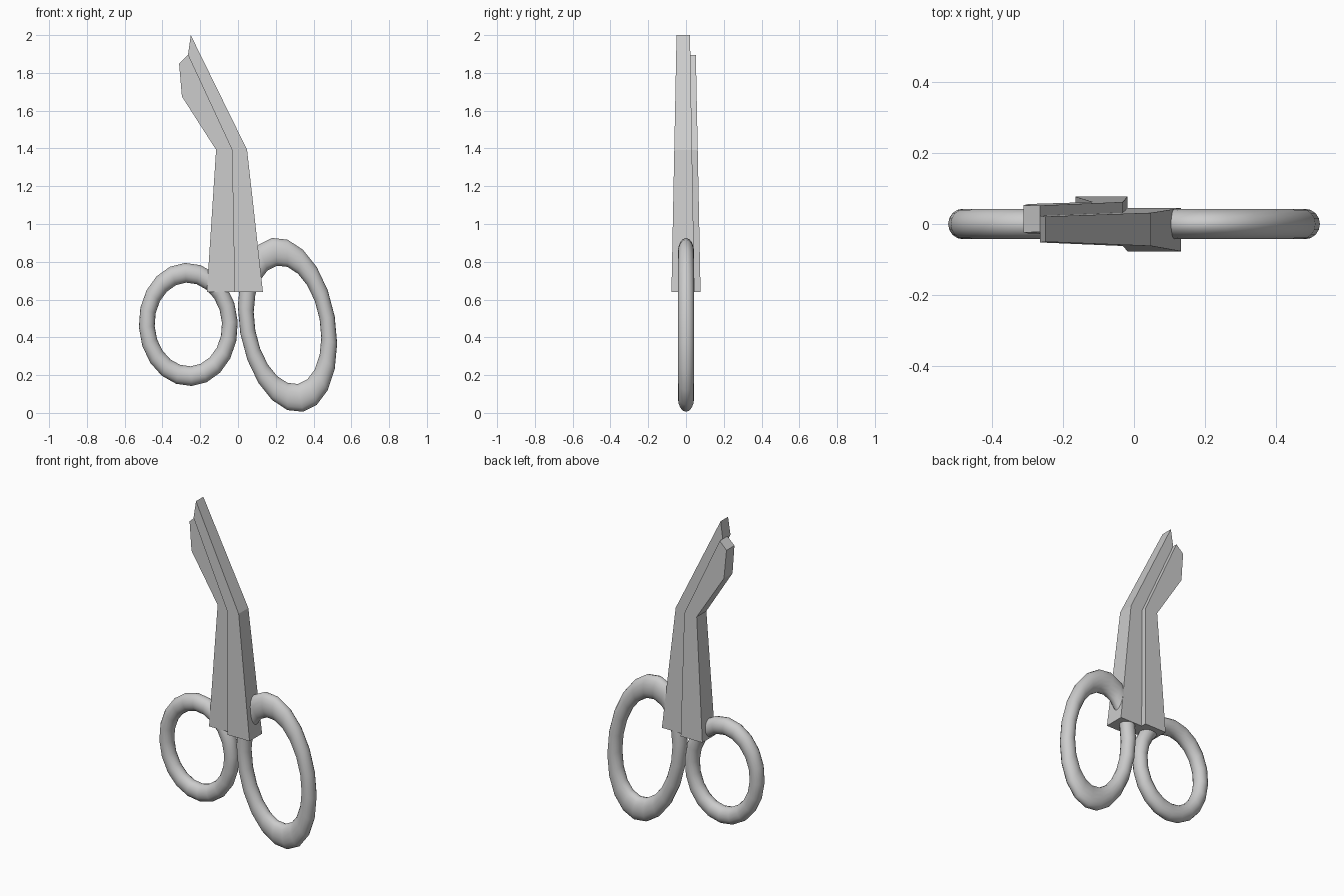
import bpy, bmesh
from math import radians

if "Cube" in bpy.data.objects:
    bpy.data.objects.remove(bpy.data.objects["Cube"])


def blade(name, outline, side):
    """Extrude an x-z outline whose thickness tapers towards the tip.
    side = -1: offset to the front, +1: offset to the back."""
    def faces_y(z):
        t = (z - 0.64) / (2.0 - 0.64)
        outer = 0.077 + (0.050 - 0.077) * t
        inner = -0.045 + (0.045 - 0.021) * t
        return side * outer, side * inner

    bm = bmesh.new()
    a = [bm.verts.new((x, faces_y(z)[0], z)) for x, z in outline]
    b = [bm.verts.new((x, faces_y(z)[1], z)) for x, z in outline]
    bm.faces.new(a)
    bm.faces.new(b[::-1])
    n = len(outline)
    for i in range(n):
        j = (i + 1) % n
        bm.faces.new((a[i], b[i], b[j], a[j]))
    bmesh.ops.recalc_face_normals(bm, faces=bm.faces[:])
    mesh = bpy.data.meshes.new(name)
    bm.to_mesh(mesh)
    bm.free()
    bpy.context.collection.objects.link(bpy.data.objects.new(name, mesh))


def handle(name, x, z, half_w, half_h, tilt):
    """Oval finger ring: a torus standing in the x-z plane, stretched and tilted."""
    minor = 0.19
    bpy.ops.mesh.primitive_torus_add(
        major_segments=20, minor_segments=16, major_radius=1, minor_radius=minor,
        location=(x, 0, z), rotation=(radians(90), radians(tilt), 0))
    ob = bpy.context.object
    ob.name = name
    ob.scale = (half_w / (1 + minor), half_h / (1 + minor), 0.043 / minor)
    bpy.ops.object.transform_apply(location=False, rotation=True, scale=True)
    bpy.ops.object.shade_smooth()


# Two bent blades meeting along a shared seam
seam = [(-0.018, 0.64), (-0.032, 1.393), (-0.265, 1.895)]
blade("front_blade", seam + [(-0.25, 2.0), (0.048, 1.393), (0.132, 0.64)], -1)
blade("back_blade", seam + [(-0.312, 1.85), (-0.297, 1.675),
                            (-0.116, 1.393), (-0.165, 0.64)], 1)

# Small thumb ring and large finger ring
handle("thumb_ring", -0.263, 0.468, 0.262, 0.326, -3)
handle("finger_ring", 0.262, 0.466, 0.254, 0.467, -10)
